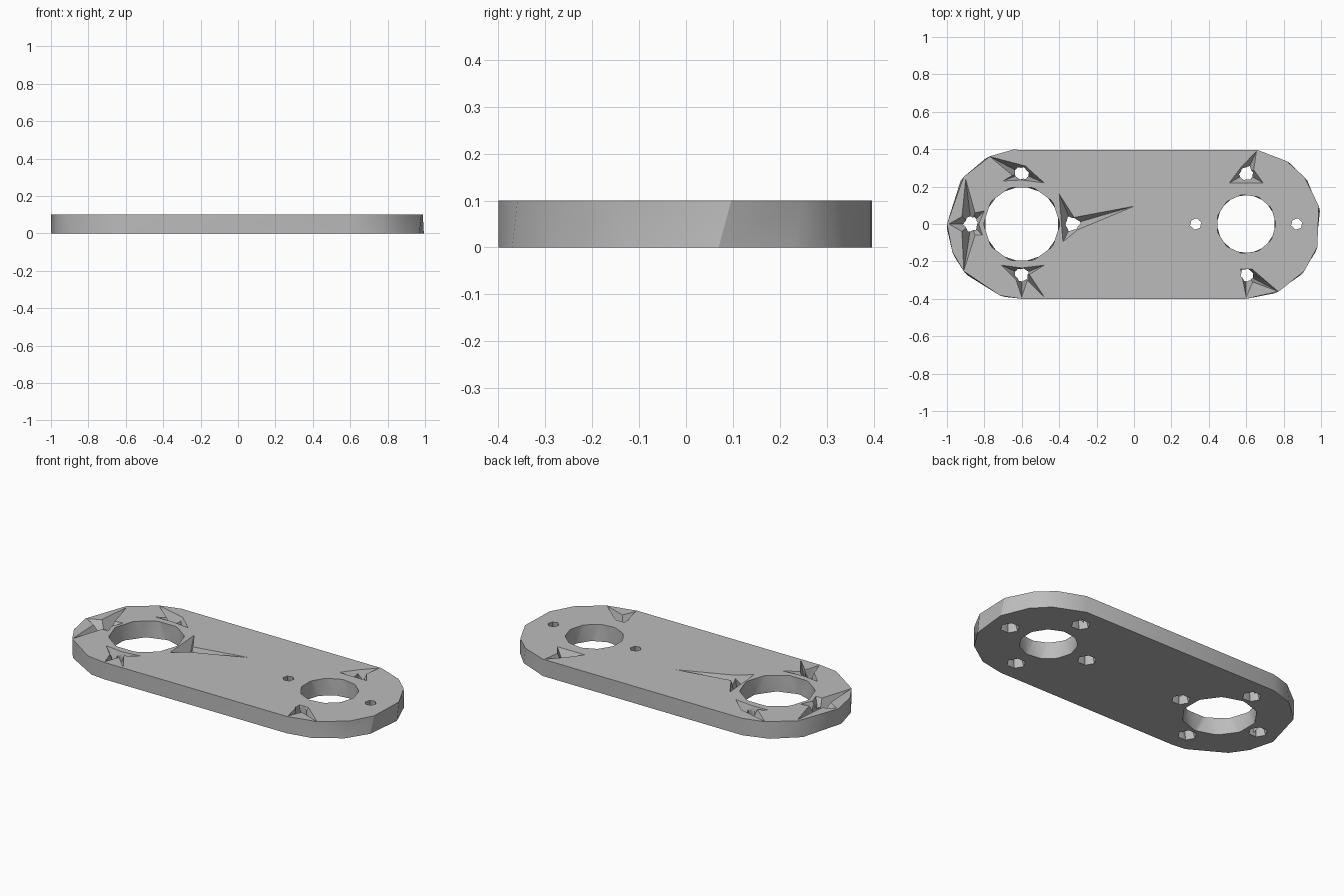
import bpy
import bmesh
from math import cos, sin, radians, pi

THICK = 0.1
END = 0.6

cube = bpy.data.objects.get("Cube")
if cube:
    bpy.data.objects.remove(cube, do_unlink=True)

steel = bpy.data.materials.new("plain_grey")
steel.use_nodes = True
GREY = (0.5, 0.5, 0.5, 1)
steel.diffuse_color = GREY
steel.node_tree.nodes["Principled BSDF"].inputs["Base Color"].default_value = GREY


def loft(bm, low, high, z0, z1):
    """Closed solid between two rings of equal length."""
    a = [bm.verts.new((x, y, z0)) for x, y in low]
    b = [bm.verts.new((x, y, z1)) for x, y in high]
    n = len(a)
    faces = [bm.faces.new(a[::-1]), bm.faces.new(b)]
    for i in range(n):
        j = (i + 1) % n
        faces.append(bm.faces.new((a[i], a[j], b[j])))
        faces.append(bm.faces.new((a[i], b[j], b[i])))
    bmesh.ops.triangulate(bm, faces=faces[:2])


def arc(cx, angles, r):
    return [(cx + r * cos(radians(t)), r * sin(radians(t))) for t in angles]


def ring(cx, cy, r, n, turn=0):
    return [(cx + r * cos(turn + 2 * pi * i / n), cy + r * sin(turn + 2 * pi * i / n))
            for i in range(n)]


def finish(bm, name):
    bmesh.ops.recalc_face_normals(bm, faces=bm.faces)
    mesh = bpy.data.meshes.new(name)
    bm.to_mesh(mesh)
    bm.free()
    obj = bpy.data.objects.new(name, mesh)
    bpy.context.collection.objects.link(obj)
    mesh.materials.append(steel)
    return obj


def cut(target, cutter):
    mod = target.modifiers.new(cutter.name, "BOOLEAN")
    mod.operation = "DIFFERENCE"
    mod.solver = "EXACT"
    mod.object = cutter
    bpy.context.view_layer.objects.active = target
    bpy.ops.object.modifier_apply(modifier=mod.name)
    bpy.data.objects.remove(cutter, do_unlink=True)


# Plate with two faceted round ends
right = (-90, -64, -39, -18, 14, 39, 57, 81)
left = (97, 115, 141, 180, 202, 219, 253, 270)


def outline(twist):
    inner_r = [t - twist if abs(t) < 80 else t for t in right]
    inner_l = [t + twist if 100 < t < 260 else t for t in left]
    return arc(END, inner_r, 0.4) + arc(-END, inner_l, 0.4)


bm = bmesh.new()
loft(bm, outline(4), outline(0), 0, THICK)
plate = finish(bm, "link_plate")

# Large bores and the four screw holes around each, wider underneath
bm = bmesh.new()
for cx, r, n in ((-END, 0.203, 10), (END, 0.158, 11)):
    loft(bm, ring(cx, 0, r, n, pi / n), ring(cx, 0, r, n), -0.02, THICK + 0.02)
    for i in range(4):
        x, y = cx + 0.27 * cos(i * pi / 2), 0.27 * sin(i * pi / 2)
        loft(bm, ring(x, y, 0.055, 6), ring(x, y, 0.03, 6, 0.3), -0.01, THICK + 0.01)
cut(plate, finish(bm, "bore_cutter"))

# Jagged pits sunk in the top around six of the screw holes
pits = {
    (-0.6, 0.27): [(-0.17, 0.09), (-0.05, -0.01), (-0.1, -0.04), (0, -0.035),
                   (0.12, -0.05), (0.02, 0.04)],
    (-0.87, 0): [(-0.12, 0), (-0.05, -0.04), (-0.04, -0.25), (0.02, -0.06),
                 (0.06, -0.06), (0.04, 0), (0.07, 0.07), (0.02, 0.06),
                 (-0.03, 0.24), (-0.05, 0.04)],
    (-0.6, -0.27): [(-0.11, 0.05), (-0.03, -0.03), (0, -0.12), (0.03, -0.03),
                    (0.12, -0.12), (0.04, 0), (0.12, 0.05), (0, 0.035)],
    (-0.33, 0): [(-0.07, 0.16), (-0.05, -0.095), (0.03, -0.03), (0.33, 0.095),
                 (0.01, 0.035)],
    (0.6, 0.27): [(0.055, 0.12), (-0.03, 0.03), (-0.09, -0.05), (0.09, -0.05),
                  (0.04, 0.02)],
    (0.6, -0.27): [(0, -0.12), (0.035, -0.04), (0.17, -0.09), (0.03, 0.03),
                   (-0.03, 0.03)],
}
for (cx, cy), star in pits.items():
    bm = bmesh.new()
    s = 1.1
    low = [(cx + 0.05 * x, cy + 0.05 * y) for x, y in star]
    high = [(cx + s * x, cy + s * y) for x, y in star]
    loft(bm, low, high, THICK * 0.05, THICK * s)
    cut(plate, finish(bm, "pit_cutter"))

# Soft shading across shallow facets, crisp rims
bpy.ops.object.select_all(action="DESELECT")
plate.select_set(True)
bpy.context.view_layer.objects.active = plate
bpy.ops.object.shade_smooth_by_angle(angle=radians(30))
